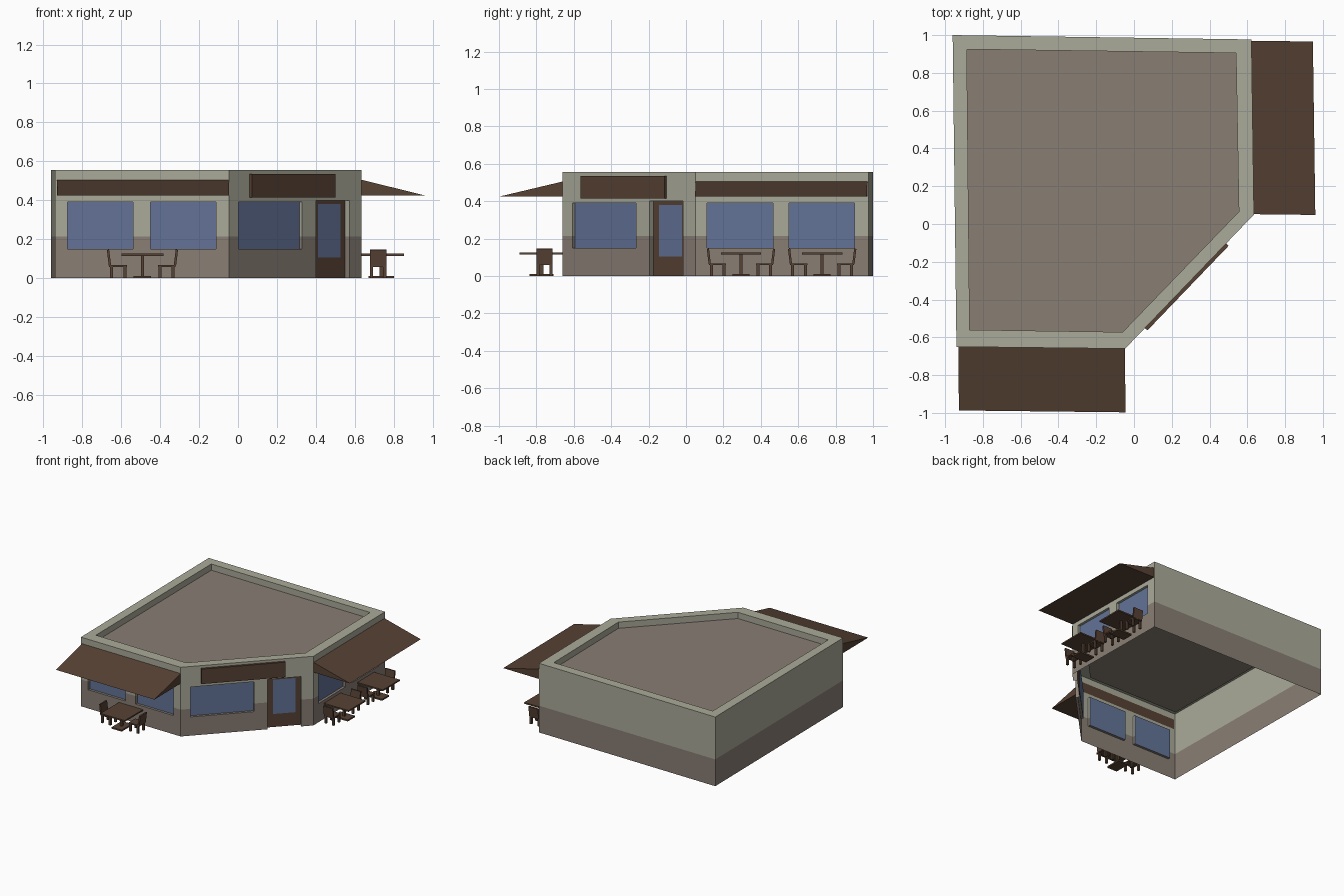
import bpy, bmesh, math
from mathutils import Vector, Matrix

if "Cube" in bpy.data.objects:
    bpy.data.objects.remove(bpy.data.objects["Cube"])

H, SPLIT, ROOF = 0.555, 0.215, 0.505


def material(name, r, g, b):
    m = bpy.data.materials.new(name)
    m.diffuse_color = (r, g, b, 1)
    m.use_nodes = True
    m.node_tree.nodes["Principled BSDF"].inputs["Base Color"].default_value = m.diffuse_color
    return m


PLASTER = material("plaster", 0.40, 0.40, 0.32)
STONE = material("stone", 0.25, 0.21, 0.175)
WOOD = material("wood", 0.095, 0.054, 0.034)
GLASS = material("glass", 0.125, 0.17, 0.31)


def finish(name, bm, *mats):
    bmesh.ops.remove_doubles(bm, verts=bm.verts, dist=1e-5)
    me = bpy.data.meshes.new(name)
    bm.to_mesh(me)
    bm.free()
    for m in mats:
        me.materials.append(m)
    ob = bpy.data.objects.new(name, me)
    bpy.context.collection.objects.link(ob)
    return ob


def face(bm, pts, mat=0):
    f = bm.faces.new([bm.verts.new(p) for p in pts])
    f.material_index = mat


def add_box(bm, center, size, matrix=Matrix(), tilt=0):
    m = (matrix @ Matrix.Translation(center) @ Matrix.Rotation(tilt, 4, 'Y')
         @ Matrix.Diagonal((*size, 1)))
    bmesh.ops.create_cube(bm, size=1, matrix=m)


class Wall:
    """Maps a coordinate along a wall (x or y), height and depth to a point."""
    def __init__(self, p, q, axis=0):
        self.p, self.q, self.axis = Vector((*p, 0)), Vector((*q, 0)), axis
        d = (self.q - self.p).normalized()
        self.inward = Vector((-d.y, d.x, 0))

    def at(self, c, z, depth=0):
        a = self.axis
        t = (c - self.p[a]) / (self.q[a] - self.p[a])
        return self.p.lerp(self.q, t) + Vector((0, 0, z)) + self.inward * depth

    def quad(self, bm, c0, c1, z0, z1, depth=0, mat=0):
        face(bm, [self.at(c0, z0, depth), self.at(c1, z0, depth),
                  self.at(c1, z1, depth), self.at(c0, z1, depth)], mat)

    def build(self, name, holes=()):
        # Sheet wall split into cells, with openings left out
        a, bm = self.axis, bmesh.new()
        cs = {self.p[a], self.q[a]}
        zs = {0, SPLIT, H}
        for h in holes:
            cs |= set(h[:2])
            zs |= set(h[2:4])
        cs = sorted(cs, reverse=self.p[a] > self.q[a])
        zs = sorted(zs)
        for z0, z1 in zip(zs, zs[1:]):
            mat = 1 if z1 <= SPLIT else 0
            for c0, c1 in zip(cs, cs[1:]):
                cm, zm = (c0 + c1) / 2, (z0 + z1) / 2
                if not any(h[0] < cm < h[1] and h[2] < zm < h[3] for h in holes):
                    self.quad(bm, c0, c1, z0, z1, 0, mat)
            # Side reveals
            for a0, a1, b0, b1, d in holes:
                if d and b0 <= z0 and z1 <= b1:
                    face(bm, [self.at(a0, z0), self.at(a0, z1),
                              self.at(a0, z1, d), self.at(a0, z0, d)], mat)
                    face(bm, [self.at(a1, z0), self.at(a1, z0, d),
                              self.at(a1, z1, d), self.at(a1, z1)], mat)
        # Sill and head reveals
        for a0, a1, b0, b1, d in holes:
            if d:
                if b0 > 0:
                    face(bm, [self.at(a0, b0), self.at(a0, b0, d),
                              self.at(a1, b0, d), self.at(a1, b0)], 1)
                face(bm, [self.at(a0, b1), self.at(a1, b1),
                          self.at(a1, b1, d), self.at(a0, b1, d)], 0)
        finish(name, bm, PLASTER, STONE)

    def panel(self, name, c0, c1, z0, z1, depth, mat):
        bm = bmesh.new()
        self.quad(bm, c0, c1, z0, z1, depth)
        finish(name, bm, mat)


outer = [(-0.94, -0.65), (-0.047, -0.66), (0.635, 0.05), (0.622, 0.977), (-0.96, 1.0)]
inner = [(-0.87, -0.56), (-0.06, -0.572), (0.555, 0.065), (0.54, 0.905), (-0.885, 0.925)]
front = Wall(outer[0], outer[1])
corner = Wall(outer[1], outer[2])
right = Wall(outer[2], outer[3], 1)
back = Wall(outer[3], outer[4])
left = Wall(outer[4], outer[0], 1)

# Walls with window, door and awning openings
Z0, Z1, D = 0.15, 0.39, 0.02
front_win = [(-0.875, -0.54), (-0.45, -0.112)]
corner_win = [(0.003, 0.33)]
right_win = [(0.113, 0.465), (0.55, 0.9)]
door = (0.40, 0.572, 0, 0.40, 0.03)


def openings(wins):
    return [(a, b, Z0, Z1, D) for a, b in wins]


front.build("front_wall", openings(front_win) + [(-0.93, -0.048, 0.425, 0.505, 0)])
corner.build("corner_wall", openings(corner_win) + [door])
right.build("right_wall", openings(right_win) + [(0.052, 0.97, 0.425, 0.505, 0)])
back.build("back_wall")
left.build("left_wall")

# Window panes
for wall, wins in ((front, front_win), (corner, corner_win), (right, right_win)):
    for a, b in wins:
        wall.panel("window_pane", a, b, Z0, Z1, D, GLASS)

# Door leaf and its glass
corner.panel("door_leaf", 0.40, 0.572, 0, 0.40, 0.03, WOOD)
corner.panel("door_glass", 0.43, 0.547, 0.105, 0.38, 0.028, GLASS)

# Parapet top and inner side, then sunken roof
bm = bmesh.new()
for i in range(5):
    j = (i + 1) % 5
    face(bm, [(*outer[i], H), (*outer[j], H), (*inner[j], H), (*inner[i], H)])
    face(bm, [(*inner[i], H), (*inner[j], H), (*inner[j], ROOF), (*inner[i], ROOF)])
finish("parapet", bm, PLASTER)
bm = bmesh.new()
face(bm, [(*p, ROOF) for p in inner])
finish("roof", bm, STONE)


# Wedge shaped awnings
def awning(name, wall, c0, c1, out):
    bm = bmesh.new()
    o = Vector((*out, 0))
    a, b = [(wall.at(c, 0.505), wall.at(c, 0.425), wall.at(c, 0.425) + o) for c in (c0, c1)]
    face(bm, a)
    face(bm, b[::-1])
    for i in range(3):
        j = (i + 1) % 3
        face(bm, [a[j], a[i], b[i], b[j]])
    bmesh.ops.remove_doubles(bm, verts=bm.verts, dist=1e-5)
    bmesh.ops.recalc_face_normals(bm, faces=bm.faces)
    finish(name, bm, WOOD)


awning("front_awning", front, -0.93, -0.048, (0.003, -0.337))
awning("right_awning", right, 0.052, 0.97, (0.325, -0.004))

# Sign board over the door, without lettering
bm = bmesh.new()
p0, p1 = corner.at(0.058, 0.475), corner.at(0.488, 0.475)
ang = math.atan2(p1.y - p0.y, p1.x - p0.x)
add_box(bm, (p0 + p1) / 2 - corner.inward * 0.008, ((p1 - p0).length, 0.02, 0.12))
bmesh.ops.rotate(bm, verts=bm.verts, cent=(p0 + p1) / 2, matrix=Matrix.Rotation(ang, 3, 'Z'))
off = Vector((0, 0, 0)) + (p0 + p1) / 2 - corner.inward * 0.008
mid = sum((v.co for v in bm.verts), Vector()) / 8
bmesh.ops.translate(bm, verts=bm.verts, vec=off - mid)
finish("sign_board", bm, WOOD)


# Tables with a facing pair of chairs; local x runs along the wall
def dining_set(x, y, angle, chair_y):
    m = Matrix.Translation((x, y, 0)) @ Matrix.Rotation(angle, 4, 'Z')
    bm = bmesh.new()
    add_box(bm, (0, 0, 0.12), (0.215, 0.232, 0.011), m)
    add_box(bm, (0, 0, 0.06), (0.016, 0.02, 0.11), m)
    add_box(bm, (0, 0, 0.006), (0.09, 0.13, 0.012), m)
    finish("table", bm, WOOD)
    for s in (0, math.pi):
        c = m @ Matrix.Translation((0, chair_y, 0)) @ Matrix.Rotation(s, 4, 'Z')
        bm = bmesh.new()
        add_box(bm, (0.125, 0, 0.063), (0.092, 0.084, 0.01), c)
        add_box(bm, (0.172, 0, 0.105), (0.012, 0.084, 0.082), c, 0.12)
        for lx in (0.09, 0.158):
            for ly in (-0.034, 0.034):
                add_box(bm, (lx, ly, 0.03), (0.016, 0.016, 0.06), c)
        finish("chair", bm, WOOD)


dining_set(-0.491, -0.773, 0, 0.016)
for y in (0.294, 0.728):
    dining_set(0.736, y, math.pi / 2, 0.016)
